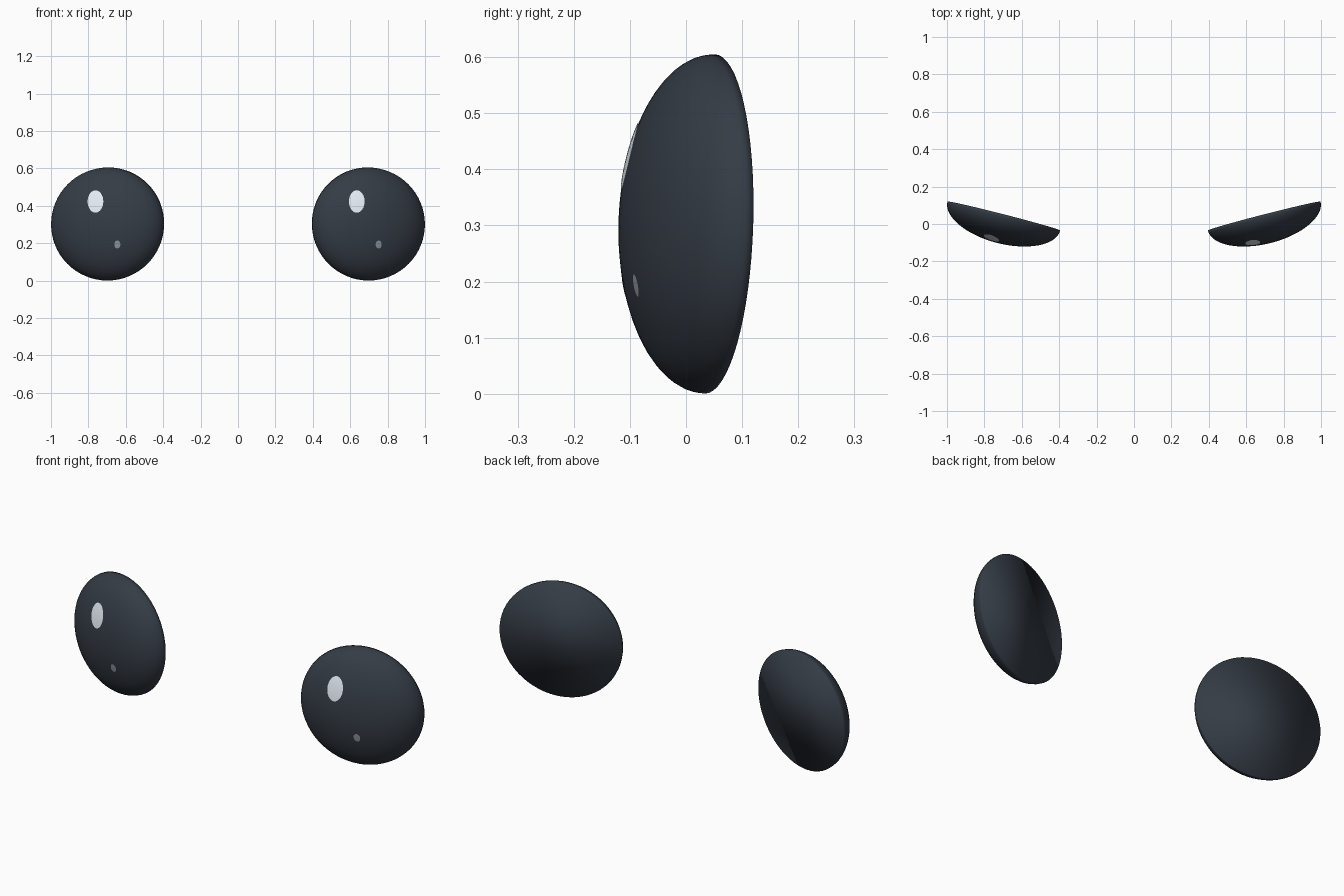
import bpy, bmesh, math
from mathutils import Matrix, Vector

if "Cube" in bpy.data.objects:
    bpy.data.objects.remove(bpy.data.objects["Cube"])


def material(name, color):
    m = bpy.data.materials.new(name)
    m.diffuse_color = (*color, 1)
    m.use_nodes = True
    m.node_tree.nodes["Principled BSDF"].inputs["Base Color"].default_value = m.diffuse_color
    return m


DARK = material("dark_glass", (0.035, 0.045, 0.06))
BRIGHT = material("bright_glint", (0.78, 0.84, 0.9))
DIM = material("dim_glint", (0.28, 0.33, 0.38))


def add_object(name, bm, mat):
    me = bpy.data.meshes.new(name)
    bm.to_mesh(me)
    bm.free()
    for p in me.polygons:
        p.use_smooth = True
    me.materials.append(mat)
    ob = bpy.data.objects.new(name, me)
    bpy.context.collection.objects.link(ob)


def eye_matrix(side):
    # local +z is the front of the dome, turned outwards and slightly up
    return (Matrix.Translation((side * 0.696, 0.0425, 0.3025))
            @ Matrix.Rotation(side * math.radians(14.4), 4, 'Z')
            @ Matrix.Rotation(math.radians(88.3), 4, 'X')
            @ Matrix.Diagonal((0.311, 0.3025, 0.148, 1)))


def dome(name, mat):
    # half ellipsoid with a flat closed back
    bm = bmesh.new()
    bmesh.ops.create_uvsphere(bm, u_segments=64, v_segments=32, radius=1)
    bmesh.ops.delete(bm, geom=[v for v in bm.verts if v.co.z < -0.01], context='VERTS')
    rim = [e for e in bm.edges if e.is_boundary]
    bmesh.ops.contextual_create(bm, geom=rim)
    bmesh.ops.transform(bm, matrix=mat, verts=bm.verts)
    bmesh.ops.recalc_face_normals(bm, faces=bm.faces)
    add_object(name, bm, DARK)


def glint(name, mat, x, z, rx, rz, material):
    # oval patch projected from the front onto the dome
    inv = mat.inverted()
    d = inv.to_3x3() @ Vector((0, 1, 0))

    def on_dome(px, pz):
        o = inv @ Vector((px, -1, pz))
        a, b, c = d.dot(d), o.dot(d), o.dot(o) - 1
        t = (-b - math.sqrt(max(b * b - a * c, 0))) / a
        return Vector((px, -1 + t - 0.002, pz))

    bm = bmesh.new()
    n, rings = 32, 4
    mid = bm.verts.new(on_dome(x, z))
    prev = None
    for r in range(1, rings + 1):
        k = r / rings
        ring = [bm.verts.new(on_dome(x + k * rx * math.cos(2 * math.pi * i / n),
                                     z + k * rz * math.sin(2 * math.pi * i / n)))
                for i in range(n)]
        for i in range(n):
            j = (i + 1) % n
            if prev:
                bm.faces.new((prev[i], ring[i], ring[j], prev[j]))
            else:
                bm.faces.new((mid, ring[i], ring[j]))
        prev = ring
    add_object(name, bm, material)


# both eyes, with glints falling from the same light
for side, label, big_x, small_x in ((1, "right", 0.635, 0.752), (-1, "left", -0.762, -0.645)):
    M = eye_matrix(side)
    dome(label + "_eye", M)
    glint(label + "_large_glint", M, big_x, 0.423, 0.042, 0.06, BRIGHT)
    glint(label + "_small_glint", M, small_x, 0.193, 0.016, 0.021, DIM)
